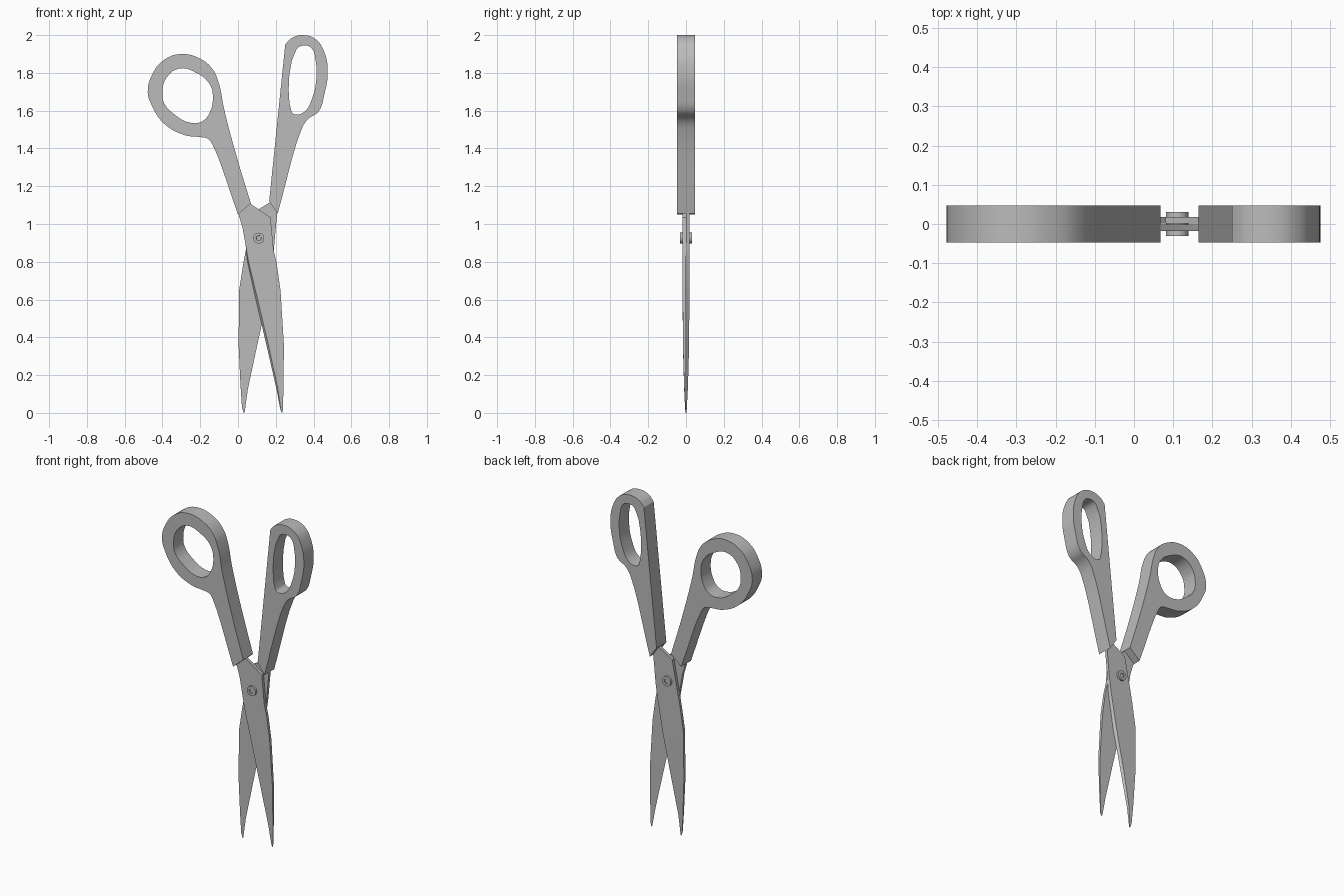
import bpy, bmesh, math
from mathutils import Matrix

cube = bpy.data.objects.get("Cube")
if cube:
    bpy.data.objects.remove(cube, do_unlink=True)

grey = bpy.data.materials.new("grey metal")
grey.use_nodes = True
grey.diffuse_color = (0.5, 0.5, 0.5, 1)
grey.node_tree.nodes["Principled BSDF"].inputs["Base Color"].default_value = (0.5, 0.5, 0.5, 1)


def finish(obj, angle=30):
    obj.data.materials.clear()
    obj.data.materials.append(grey)
    bpy.ops.object.select_all(action='DESELECT')
    obj.select_set(True)
    bpy.context.view_layer.objects.active = obj
    bpy.ops.object.shade_smooth_by_angle(angle=math.radians(angle))


def mesh_object(name, bm):
    bmesh.ops.recalc_face_normals(bm, faces=bm.faces)
    mesh = bpy.data.meshes.new(name)
    bm.to_mesh(mesh)
    bm.free()
    obj = bpy.data.objects.new(name, mesh)
    bpy.context.collection.objects.link(obj)
    finish(obj)


def handle(name, outline, hole, corners):
    """Extruded flat curve with a finger hole; corner indices stay sharp."""
    curve = bpy.data.curves.new(name, 'CURVE')
    curve.dimensions = '2D'
    curve.fill_mode = 'BOTH'
    curve.extrude = 0.047
    curve.resolution_u = 5
    for points, sharp in ((outline, corners), (hole, ())):
        spline = curve.splines.new('BEZIER')
        spline.bezier_points.add(len(points) - 1)
        spline.use_cyclic_u = True
        for i, (x, z) in enumerate(points):
            p = spline.bezier_points[i]
            p.co = (x, z, 0)
            p.handle_left_type = p.handle_right_type = 'VECTOR' if i in sharp else 'AUTO'
    obj = bpy.data.objects.new(name, curve)
    bpy.context.collection.objects.link(obj)
    bpy.ops.object.select_all(action='DESELECT')
    obj.select_set(True)
    bpy.context.view_layer.objects.active = obj
    obj.rotation_euler.x = math.pi / 2
    bpy.ops.object.convert(target='MESH')
    bpy.ops.object.transform_apply(location=False, rotation=True, scale=False)
    finish(bpy.context.object)


# Thickness and cutting bevel width, from the tang down to the tip
THICK = [.018, .018, .018, .018, .018, .018, .016, .010, .005, .002]
BEVEL = [0, 0, 0, 0, .006, .010, .010, .008, .004, .001]


def blade(name, rows, side):
    """Loft rows of (edge x, edge z, spine x, spine z); side is the outer y direction."""
    bm = bmesh.new()
    rings = []
    for (ex, ez, sx, sz), t, w in zip(rows, THICK, BEVEL):
        f = w / math.hypot(sx - ex, sz - ez)
        bx, bz = ex + (sx - ex) * f, ez + (sz - ez) * f
        inner, outer = side * 0.0008, side * t
        rings.append([bm.verts.new(c) for c in (
            (ex, inner, ez), (sx, inner, sz), (sx, outer, sz), (bx, outer, bz))])
    for a, b in zip(rings, rings[1:]):
        for i in range(4):
            j = (i + 1) % 4
            bm.faces.new((a[i], a[j], b[j], b[i]))
    bm.faces.new(rings[0])
    bm.faces.new(rings[-1])
    mesh_object(name, bm)


# Round thumb handle
handle("thumb_handle",
       [(0, 1.05), (-.135, 1.42), (-.16, 1.452), (-.20, 1.46), (-.28, 1.47), (-.39, 1.53),
        (-.455, 1.625), (-.478, 1.70), (-.45, 1.80), (-.39, 1.87), (-.30, 1.90), (-.20, 1.875),
        (-.135, 1.82), (-.10, 1.74), (-.075, 1.615), (-.002, 1.34), (.068, 1.11)],
       [(-.40, 1.70), (-.378, 1.775), (-.31, 1.823), (-.22, 1.80), (-.15, 1.74), (-.133, 1.67),
        (-.15, 1.59), (-.19, 1.543), (-.257, 1.537), (-.336, 1.58), (-.39, 1.638)],
       (0, 16))

# Long finger handle
handle("finger_handle",
       [(.21, 1.055), (.165, 1.12), (.25, 1.95), (.28, 1.982), (.347, 2.0), (.415, 1.975),
        (.457, 1.91), (.475, 1.81), (.457, 1.685), (.426, 1.595), (.37, 1.555), (.34, 1.51)],
       [(.283, 1.595), (.31, 1.925), (.352, 1.945), (.39, 1.93), (.41, 1.87), (.415, 1.775),
        (.394, 1.67), (.352, 1.595), (.305, 1.58)],
       (0, 1, 2))

# Crossing blades
blade("front_blade",
      [(-.01, 1.10, .04, 1.14), (.003, 1.05, .066, 1.107), (.024, .98, .172, 1.035),
       (.040, .89, .188, .865), (.050, .80, .205, .79), (.098, .585, .225, .65),
       (.156, .336, .243, .36), (.204, .125, .241, .15), (.222, .03, .238, .02),
       (.228, .005, .234, 0)], -1)
blade("back_blade",
      [(.215, 1.10, .19, 1.14), (.208, 1.06, .17, 1.115), (.20, .98, .08, 1.06),
       (.192, .89, .042, .865), (.185, .80, .028, .79), (.151, .585, .006, .65),
       (.097, .336, .003, .36), (.052, .125, .013, .15), (.040, .04, .021, .03),
       (.036, .005, .030, 0)], 1)

# Pivot screw with a recessed centre on both heads
bm = bmesh.new()
bmesh.ops.create_cone(bm, cap_ends=True, segments=24, radius1=.029, radius2=.029, depth=.062,
                      matrix=Matrix.Translation((.11, 0, .925)) @ Matrix.Rotation(math.pi / 2, 4, 'X'))
caps = [f for f in bm.faces if len(f.verts) > 4]
bmesh.ops.inset_individual(bm, faces=caps, thickness=.015, depth=0)
bmesh.ops.inset_individual(bm, faces=caps, thickness=.001, depth=-.006)
mesh_object("pivot_screw", bm)
